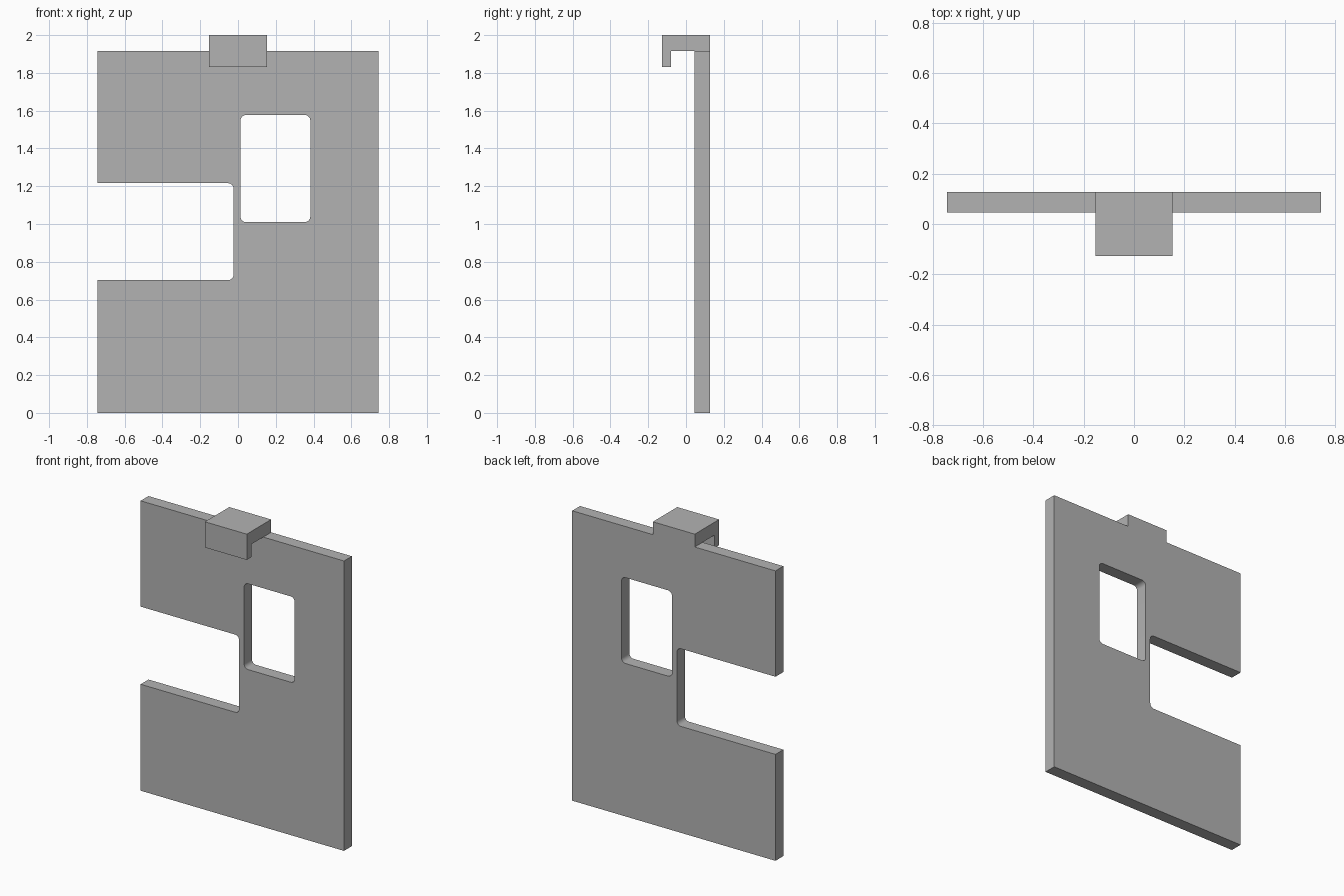
import bpy, bmesh
from math import pi, sin, cos, radians
from mathutils import Matrix

default = bpy.data.objects.get("Cube")
if default:
    bpy.data.objects.remove(default, do_unlink=True)

grey = bpy.data.materials.new("plain_grey")
grey.use_nodes = True
colour = (0.45, 0.45, 0.45, 1)
grey.diffuse_color = colour
grey.node_tree.nodes["Principled BSDF"].inputs["Base Color"].default_value = colour

RADIUS = 0.03


def arc(x, z, start, steps=6):
    """Quarter circle, counter-clockwise from the start angle."""
    return [(x + RADIUS * cos(start + pi / 2 * i / steps),
             z + RADIUS * sin(start + pi / 2 * i / steps)) for i in range(steps + 1)]


def extruded(name, outlines, depth, matrix):
    """Fill closed outlines (inner ones become holes) and give them thickness."""
    curve = bpy.data.curves.new(name + "_profile", "CURVE")
    curve.dimensions = "2D"
    curve.fill_mode = "BOTH"
    curve.extrude = depth / 2
    for points in outlines:
        spline = curve.splines.new("POLY")
        spline.points.add(len(points) - 1)
        for p, (u, v) in zip(spline.points, points):
            p.co = (u, v, 0, 1)
        spline.use_cyclic_u = True
    temp = bpy.data.objects.new(name + "_profile", curve)
    bpy.context.collection.objects.link(temp)
    bpy.context.view_layer.update()
    mesh = bpy.data.meshes.new_from_object(
        temp.evaluated_get(bpy.context.evaluated_depsgraph_get()))
    bpy.data.objects.remove(temp, do_unlink=True)
    bpy.data.curves.remove(curve)
    bm = bmesh.new()
    bm.from_mesh(mesh)
    bmesh.ops.remove_doubles(bm, verts=bm.verts, dist=0.0001)
    bmesh.ops.transform(bm, matrix=matrix, verts=bm.verts)
    bmesh.ops.recalc_face_normals(bm, faces=bm.faces)
    bm.to_mesh(mesh)
    bm.free()
    mesh.name = name
    mesh.materials.clear()
    mesh.materials.append(grey)
    obj = bpy.data.objects.new(name, mesh)
    bpy.context.collection.objects.link(obj)
    bpy.ops.object.select_all(action="DESELECT")
    obj.select_set(True)
    bpy.context.view_layer.objects.active = obj
    bpy.ops.object.shade_smooth_by_angle(angle=radians(30))
    return obj


# Flat panel with a side slot and a rounded window
half, top = 0.743, 1.915
back, front = 0.127, 0.045
slot_x, slot_low, slot_high = -0.023, 0.703, 1.216
outline = [(-half, 0), (half, 0), (half, top), (-half, top), (-half, slot_high)]
slot = (arc(slot_x - RADIUS, slot_low + RADIUS, -pi / 2)
        + arc(slot_x - RADIUS, slot_high - RADIUS, 0))
outline += slot[::-1] + [(-half, slot_low)]

left, right, low, high = 0.013, 0.383, 1.01, 1.577
window = (arc(right - RADIUS, low + RADIUS, -pi / 2) + arc(right - RADIUS, high - RADIUS, 0)
          + arc(left + RADIUS, high - RADIUS, pi / 2) + arc(left + RADIUS, low + RADIUS, pi))
upright = Matrix.Translation((0, (front + back) / 2, 0)) @ Matrix.Rotation(pi / 2, 4, "X")
extruded("panel", [outline, window], back - front, upright)

# Hook over the top edge, with a lip hanging down in front
hook = [(back, top), (back, 2), (-back, 2), (-back, 1.83), (-0.079, 1.83), (-0.079, top)]
sideways = Matrix(((0, 0, 1, 0), (1, 0, 0, 0), (0, 1, 0, 0), (0, 0, 0, 1)))
extruded("top_hook", [hook], 0.306, sideways)
